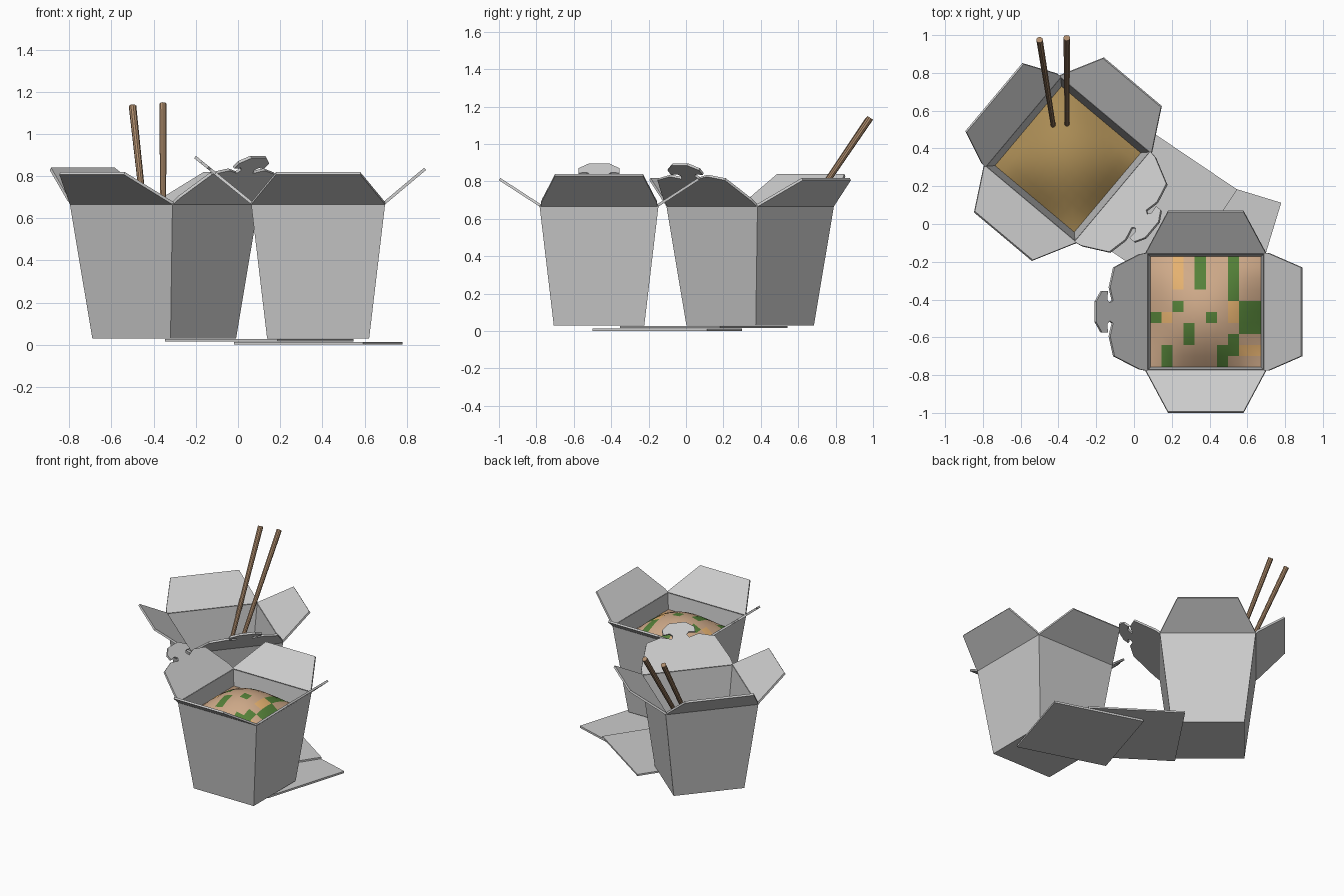
import bpy, bmesh
from math import radians, cos, sin
from mathutils import Vector, Matrix

if "Cube" in bpy.data.objects:
    bpy.data.objects.remove(bpy.data.objects["Cube"])


def material(name, rgb):
    m = bpy.data.materials.new(name)
    m.diffuse_color = (*rgb, 1)
    m.use_nodes = True
    m.node_tree.nodes["Principled BSDF"].inputs["Base Color"].default_value = m.diffuse_color
    return m


SAUCE = material("brown_sauce", (0.40, 0.26, 0.09))
RICE = material("tan_rice", (0.62, 0.40, 0.25))
GREEN = material("green_vegetable", (0.09, 0.22, 0.04))
ORANGE = material("orange_vegetable", (0.78, 0.44, 0.16))
WOOD = material("wood", (0.42, 0.26, 0.15))


def make(name, verts, faces, place=Matrix(), thick=0, offset=-1, mats=()):
    me = bpy.data.meshes.new(name)
    me.from_pydata([place @ Vector(v) for v in verts], [], faces)
    bm = bmesh.new()
    bm.from_mesh(me)
    bmesh.ops.recalc_face_normals(bm, faces=bm.faces)
    bm.to_mesh(me)
    bm.free()
    ob = bpy.data.objects.new(name, me)
    bpy.context.collection.objects.link(ob)
    for m in mats:
        me.materials.append(m)
    if thick:
        mod = ob.modifiers.new("card", 'SOLIDIFY')
        mod.thickness, mod.offset = thick, offset
        mod.use_even_offset = True
    return ob


# Half outlines of the flaps: (half width, distance up the slope)
PLAIN = [(0.318, 0), (0.20, 0.262)]
END = [(0.312, 0), (0.31, 0.03), (0.235, 0.255)]
HOOK = [(0.312, 0), (0.305, 0.05), (0.235, 0.225), (0.13, 0.255), (0.10, 0.247),
        (0.06, 0.235), (0.048, 0.258), (0.065, 0.275), (0.11, 0.27),
        (0.11, 0.31), (0.055, 0.35)]
Z0, Z1, B, T = 0.03, 0.67, 0.242, 0.318


def flap(name, half, side, tilt, place):
    outline = half + [(-u, v) for u, v in reversed(half)]
    t = radians(tilt)
    turn = place @ Matrix.Rotation(radians(side), 4, 'Z')
    verts = [(T - 0.006 + v * cos(t), u, Z1 + v * sin(t)) for u, v in outline]
    make(name, verts, [range(len(verts))], turn, 0.014, 0)


def food(name, place, edge, peak, mats, patches, n=10):
    # Domed filling, on an n x n grid
    h = B + (T - B) * (edge - Z0) / (Z1 - Z0) - 0.012
    verts, faces = [], []
    for j in range(n + 1):
        for i in range(n + 1):
            u, v = 2 * i / n - 1, 1 - 2 * j / n
            verts.append((u * h, v * h, edge + (peak - edge) * (1 - u * u) * (1 - v * v)))
    for j in range(n):
        for i in range(n):
            a = j * (n + 1) + i
            faces.append((a, a + n + 1, a + n + 2, a + 1))
    ob = make(name, verts, faces, place, mats=mats)
    for p in ob.data.polygons:
        p.use_smooth = True
    for mat, c0, c1, r0, r1 in patches:
        for r in range(r0, r1 + 1):
            for c in range(c0, c1 + 1):
                ob.data.polygons[r * n + c].material_index = mat
    # make sure the dome faces up
    if ob.data.polygons[0].normal.z < 0:
        ob.data.flip_normals()


def carton(prefix, x, y, angle):
    place = Matrix.Translation((x, y, 0)) @ Matrix.Rotation(radians(angle), 4, 'Z')
    # Tapered open tub
    signs = [(-1, -1), (1, -1), (1, 1), (-1, 1)]
    verts = [(sx * r, sy * r, z) for r, z in ((B, Z0), (T, Z1)) for sx, sy in signs]
    faces = [(3, 2, 1, 0)] + [(i, (i + 1) % 4, (i + 1) % 4 + 4, i + 4) for i in range(4)]
    make(prefix + "_tub", verts, faces, place, 0.012)
    # Four open flaps
    flap(prefix + "_end_flap", END, 0, 40, place)
    flap(prefix + "_back_flap", PLAIN, 90, 33, place)
    flap(prefix + "_hook_flap", HOOK, 180, 39, place)
    flap(prefix + "_front_flap", PLAIN, 270, 33, place)
    return place


# Front carton with mixed rice
p1 = carton("front_carton", 0.38, -0.465, 0)
food("rice_filling", p1, 0.56, 0.70, (RICE, GREEN, ORANGE), [
    (2, 2, 2, 0, 2), (1, 4, 4, 0, 2), (1, 7, 7, 0, 3), (1, 8, 9, 4, 6),
    (2, 7, 7, 4, 5), (1, 5, 5, 5, 5), (1, 0, 0, 5, 5), (2, 1, 1, 5, 5),
    (1, 2, 2, 4, 4), (1, 3, 3, 6, 7), (1, 1, 1, 8, 9), (1, 6, 6, 8, 9),
    (1, 7, 7, 7, 8), (2, 8, 9, 8, 8)])

# Rear carton with brown filling
p2 = carton("rear_carton", -0.35, 0.343, 140)
food("brown_filling", p2, 0.40, 0.52, (SAUCE,), [])


# Chopsticks
def chopstick(name, top, low):
    a, b = Vector(top), Vector(low)
    d = b - a
    bpy.ops.mesh.primitive_cone_add(vertices=10, radius1=0.018, radius2=0.012,
                                    depth=d.length, location=(a + b) / 2,
                                    rotation=d.to_track_quat('Z', 'Y').to_euler())
    ob = bpy.context.object
    ob.name = name
    ob.data.materials.append(WOOD)
    bpy.ops.object.shade_smooth_by_angle()


chopstick("left_chopstick", (-0.50, 0.975, 1.13), (-0.405, 0.38, 0.25))
chopstick("right_chopstick", (-0.356, 0.985, 1.14), (-0.354, 0.38, 0.25))


# Square paper napkins under the cartons
def napkin(name, x, y, z, angle, h, t):
    bpy.ops.mesh.primitive_cube_add(size=1, location=(x, y, z + t / 2),
                                    rotation=(0, 0, radians(angle)))
    ob = bpy.context.object
    ob.name = name
    ob.scale = (2 * h, 2 * h, t)


napkin("lower_napkin", 0.38, -0.10, 0.0, -17, 0.32, 0.014)
napkin("upper_napkin", 0.10, 0.095, 0.016, -34, 0.322, 0.012)
